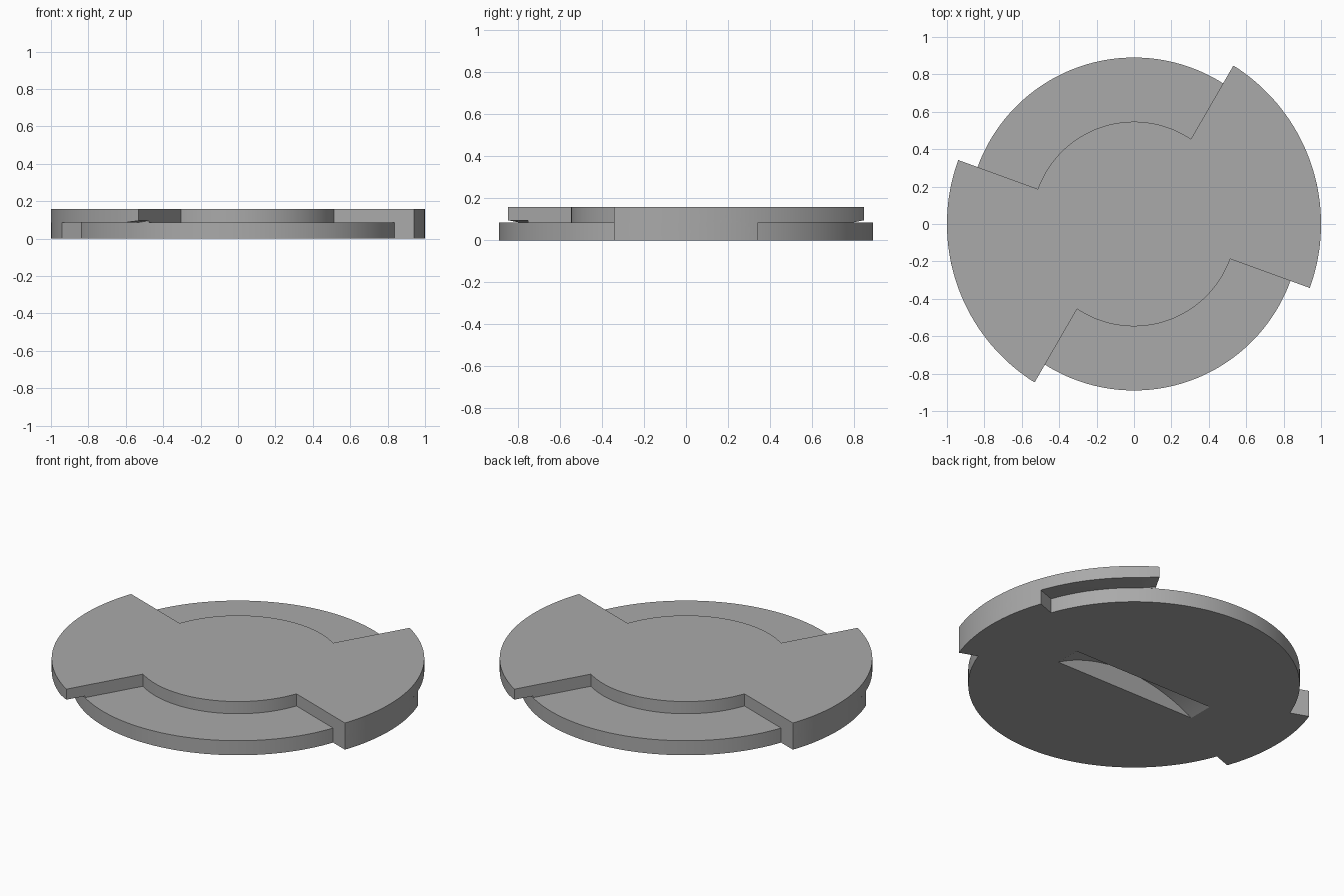
import bpy, bmesh
from math import sin, cos, radians, sqrt, asin, pi
from mathutils import Matrix

if "Cube" in bpy.data.objects:
    bpy.data.objects.remove(bpy.data.objects["Cube"], do_unlink=True)

WING, DISC, HUB = 1.0, 0.89, 0.547     # radii
STEP, TOP = 0.086, 0.158               # heights
STEP_DEG = 1.5                         # arc resolution

grey = bpy.data.materials.new("plain grey")
grey.use_nodes = True
colour = (0.4, 0.4, 0.4, 1)
grey.diffuse_color = colour
grey.node_tree.nodes["Principled BSDF"].inputs["Base Color"].default_value = colour


def arc(radius, start, end):
    n = max(1, round((end - start) / STEP_DEG))
    angles = [radians(start + (end - start) * i / n) for i in range(n + 1)]
    return [(radius * cos(a), radius * sin(a)) for a in angles]


def prism(name, outline, low, high):
    """Extrude a closed xy outline from low to high."""
    bm = bmesh.new()
    face = bm.faces.new([bm.verts.new((x, y, low)) for x, y in outline])
    top = bmesh.ops.extrude_face_region(bm, geom=[face])["geom"]
    for v in top:
        if isinstance(v, bmesh.types.BMVert):
            v.co.z = high
    bmesh.ops.recalc_face_normals(bm, faces=bm.faces)
    return finish(name, bm)


def finish(name, bm):
    mesh = bpy.data.meshes.new(name)
    bm.to_mesh(mesh)
    bm.free()
    mesh.materials.append(grey)
    obj = bpy.data.objects.new(name, mesh)
    bpy.context.collection.objects.link(obj)
    return obj


def combine(target, tool, operation):
    """Apply a boolean and discard the tool."""
    bpy.context.view_layer.objects.active = target
    mod = target.modifiers.new("combine", "BOOLEAN")
    mod.operation, mod.solver, mod.object = operation, "EXACT", tool
    bpy.ops.object.modifier_apply(modifier=mod.name)
    bpy.data.objects.remove(tool, do_unlink=True)


# Lower disc with two short lugs
lower = []
for turn in (0, 180):
    lower += arc(WING, turn - 20, turn + 20) + arc(DISC, turn + 20, turn + 160)
plug = prism("locking_plug", lower, 0, STEP)

# Upper hub with two long wings
upper = []
for turn in (0, 180):
    upper += arc(WING, turn - 20, turn + 57.9) + arc(HUB, turn + 56.2, turn + 160)
combine(plug, prism("upper_wings", upper, STEP, TOP), "UNION")

# Lead-in ramp under each overhanging wing tip
for turn in (0, 180):
    ring = arc(DISC + 0.001, turn + 53, turn + 60)
    ring += arc(WING + 0.05, turn + 53, turn + 60)[::-1]
    ramp = prism("ramp_cutter", ring, STEP - 0.02, STEP)
    n = len(ring) // 2
    for i, v in enumerate(sorted((v for v in ramp.data.vertices if v.co.z > STEP - 0.01),
                                 key=lambda v: (v.co.y / v.co.x))):
        v.co.z = STEP + 0.014 * (i // 2) / (n - 1)
    combine(plug, ramp, "DIFFERENCE")

# Curved turning slot in the underside
half, depth, width = 0.466, 0.122, 0.153
radius = (half ** 2 + depth ** 2) / (2 * depth)
bm = bmesh.new()
bmesh.ops.create_cone(bm, cap_ends=True, segments=180, radius1=radius, radius2=radius,
                      depth=width, matrix=Matrix.Translation((0, 0, depth - radius))
                      @ Matrix.Rotation(pi / 2, 4, "X"))
combine(plug, finish("slot_cutter", bm), "DIFFERENCE")

# Smooth round walls with crisp edges
bpy.ops.object.select_all(action="DESELECT")
plug.select_set(True)
bpy.context.view_layer.objects.active = plug
bpy.ops.object.shade_smooth_by_angle(angle=radians(25))
